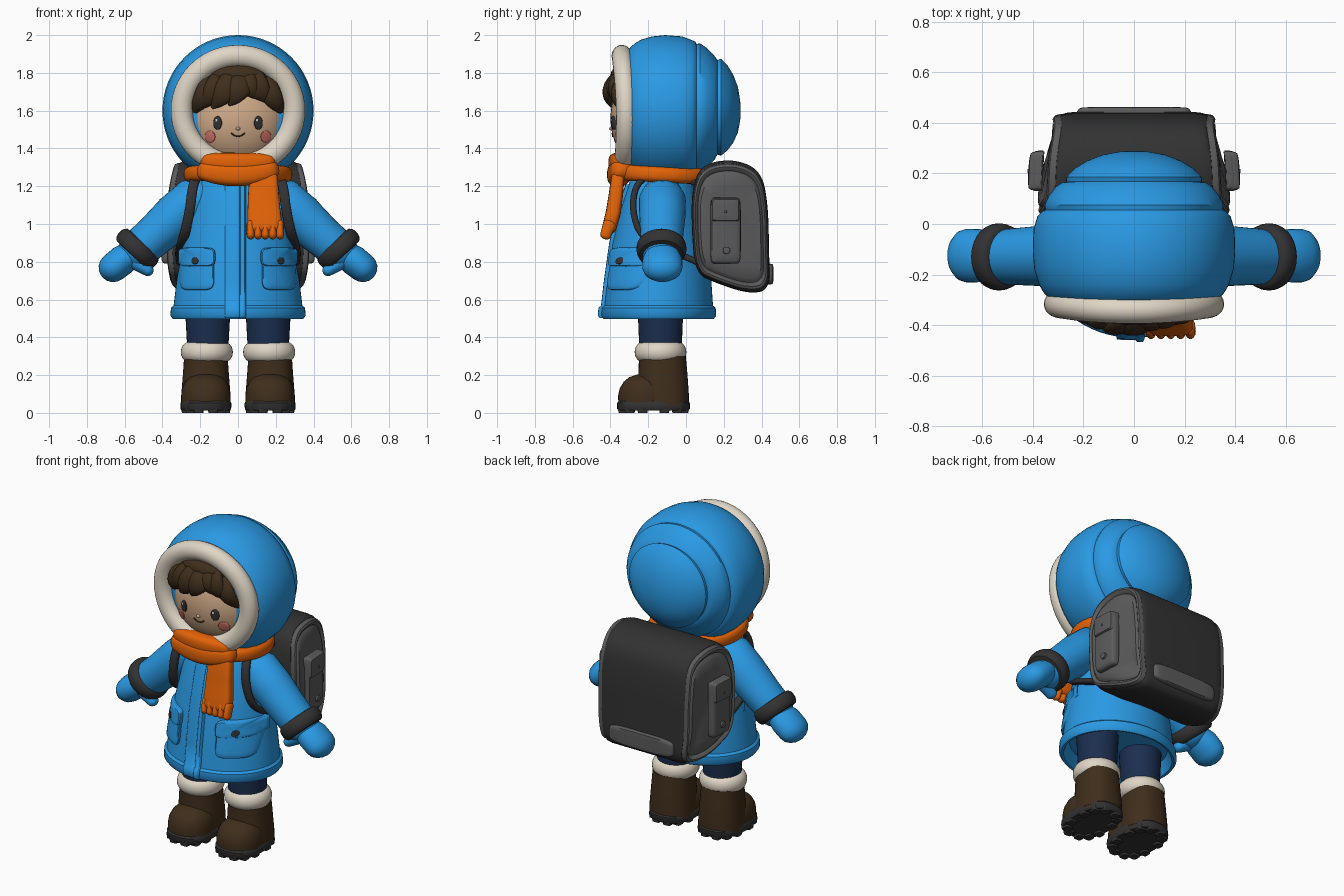
import bpy, bmesh, math
from mathutils import Vector, Matrix

if "Cube" in bpy.data.objects:
    bpy.data.objects.remove(bpy.data.objects["Cube"])

def material(name, *rgb):
    m = bpy.data.materials.new(name)
    m.diffuse_color = (*rgb, 1)
    m.use_nodes = True
    m.node_tree.nodes["Principled BSDF"].inputs["Base Color"].default_value = m.diffuse_color
    return m

BLUE = material("coat_blue", .023, .32, .77)
CREAM = material("fur_cream", .74, .67, .56)
SKIN = material("skin", .64, .41, .25)
ORANGE = material("scarf_orange", .77, .125, .002)
BROWN = material("dark_brown", .050, .027, .011)
CHAR = material("charcoal", .032, .032, .033)
GREY = material("grey", .105, .105, .108)
NAVY = material("navy", .011, .028, .078)
PINK = material("cheek_pink", .72, .19, .16)
X, Y, Z = Vector((1, 0, 0)), Vector((0, 1, 0)), Vector((0, 0, 1))

def finish(name, bm, mat, angle=40):
    bmesh.ops.recalc_face_normals(bm, faces=bm.faces)
    me = bpy.data.meshes.new(name)
    bm.to_mesh(me)
    bm.free()
    me.materials.append(mat)
    ob = bpy.data.objects.new(name, me)
    bpy.context.collection.objects.link(ob)
    bpy.ops.object.select_all(action='DESELECT')
    ob.select_set(True)
    bpy.context.view_layer.objects.active = ob
    bpy.ops.object.shade_smooth_by_angle(angle=math.radians(angle))
    return ob

def skin_rings(name, rings, mat, closed=False, angle=40):
    """Bridge equal-length rings of points, capping the ends unless closed."""
    bm = bmesh.new()
    vs = [[bm.verts.new(p) for p in r] for r in rings]
    n = len(vs[0])
    for i in range(len(vs) if closed else len(vs) - 1):
        a, b = vs[i], vs[(i + 1) % len(vs)]
        for j in range(n):
            bm.faces.new((a[j], a[(j + 1) % n], b[(j + 1) % n], b[j]))
    if not closed:
        bm.faces.new(vs[0])
        bm.faces.new(vs[-1])
    return finish(name, bm, mat, angle)

def power(c, p):
    return math.copysign(abs(c) ** (2 / p), c)

def sweep(name, rows, mat, ref, tan=None, n=24, p=2, ends=False, closed=False):
    """Rows are (x, y, z, half size along ref, half size across)."""
    rows = [(Vector(r[:3]), r[3], r[4]) for r in rows]
    last, frames = len(rows) - 1, []
    for i, (c, a, b) in enumerate(rows):
        if closed:
            t = rows[(i + 1) % len(rows)][0] - rows[i - 1][0]
        else:
            t = tan or rows[min(i + 1, last)][0] - rows[max(i - 1, 0)][0]
        frames.append((c, a, b, t.normalized()))
    if ends:  # rounded ends
        steps = [math.radians(d) for d in (22, 45, 65, 82)]
        for k, sign in ((0, -1), (-1, 1)):
            c, a, b, t = frames[k]
            new = [(c + t * sign * min(a, b) * math.sin(q), a * math.cos(q), b * math.cos(q), t) for q in steps]
            frames = new[::-1] + frames if sign < 0 else frames + new
    rings = []
    for c, a, b, t in frames:
        u = (ref - t * ref.dot(t)).normalized()
        w = t.cross(u)
        rings.append([c + u * a * power(math.cos(q), p) + w * b * power(math.sin(q), p)
                      for q in (2 * math.pi * j / n for j in range(n))])
    return skin_rings(name, rings, mat, closed)

def pad(name, cu, cv, hu, hv, thick, surf, mat, p=5):
    """Pillow-edged patch laid on a surface function surf(u, v, offset)."""
    rings = []
    for r, o in ((.03, 1), (.35, 1), (.7, 1), (.9, .95), (.97, .75), (1, .35), (1, -.3)):
        rings.append([surf(cu + hu * r * power(math.cos(q), p), cv + hv * r * power(math.sin(q), p), thick * o)
                      for q in (2 * math.pi * (j + .5) / 40 for j in range(40))])
    return skin_rings(name, rings, mat)

def ball(name, c, r, mat):
    bm = bmesh.new()
    bmesh.ops.create_uvsphere(bm, u_segments=36, v_segments=20, radius=1,
                              matrix=Matrix.Translation(c) @ Matrix.Diagonal((*r, 1)))
    return finish(name, bm, mat)

def chaikin(pts, closed=False, times=2):
    for _ in range(times):
        out = [] if closed else [pts[0]]
        for i in range(len(pts) if closed else len(pts) - 1):
            a, b = pts[i], pts[(i + 1) % len(pts)]
            out += [tuple(.75 * m + .25 * k for m, k in zip(a, b)), tuple(.25 * m + .75 * k for m, k in zip(a, b))]
        pts = out if closed else out + [pts[-1]]
    return pts

# Coat, open at the hem: (z, half width, half depth, centre y)
COAT = [(.57, .30, .25, -.14), (.50, .33, .28, -.145), (.497, .345, .292, -.145), (.515, .358, .305, -.145),
        (.556, .355, .302, -.145), (.568, .341, .288, -.145), (.70, .325, .276, -.142), (.90, .29, .25, -.14),
        (1.10, .25, .205, -.135), (1.22, .21, .17, -.13), (1.30, .14, .13, -.13)]
sweep("coat", [(0, c, z, a, b) for z, a, b, c in COAT], BLUE, X, Z, n=64)

def coat_surf(x, z, off):
    for lo, hi in zip(COAT[2:], COAT[3:]):
        if lo[0] <= z <= hi[0]:
            k = (z - lo[0]) / (hi[0] - lo[0])
            a, b, c = (m + (h - m) * k for m, h in zip(lo[1:], hi[1:]))
            return Vector((x, c - b * math.sqrt(max(0, 1 - (x / a) ** 2)) - off, z))

def placket(name, x0, x1, off):
    zs = [.503, .515, .556, .568, .70, .90, 1.10, 1.21]
    skin_rings(name, [[coat_surf(x0, z, -.02), coat_surf(x0, z, off * .6), coat_surf(x0 + .005, z, off),
                       coat_surf(x1 - .005, z, off), coat_surf(x1, z, off * .6), coat_surf(x1, z, -.02)]
                      for z in zs], BLUE, angle=50)
placket("coat_placket", -.07, .042, .012)
placket("placket_edge", .008, .040, .017)

# Hood panels: (y, half width, half height, centre z)
HOOD = [(-.32, .30, .30, 1.6), (-.295, .335, .335, 1.6), (-.27, .358, .357, 1.6), (-.24, .375, .375, 1.6),
        (-.18, .394, .393, 1.6), (-.11, .40, .40, 1.6), (-.02, .397, .393, 1.6), (.03, .382, .374, 1.6),
        (.05, .364, .36, 1.605), (.056, .35, .348, 1.605), (.075, .354, .346, 1.61), (.11, .338, .317, 1.615),
        (.15, .307, .276, 1.615), (.163, .285, .256, 1.617), (.167, .268, .25, 1.618), (.185, .268, .257, 1.618),
        (.22, .235, .225, 1.615), (.25, .185, .18, 1.61), (.275, .12, .12, 1.605), (.287, .05, .05, 1.6),
        (.289, .01, .01, 1.6)]
sweep("hood", [(0, y, z, a, b) for y, a, b, z in HOOD], BLUE, X, Y, n=64)
sweep("hood_fur_trim", [(.298 * math.cos(q), -.334 + .018 * math.cos(q) ** 2 - .006 * math.sin(q), 1.6 + .29 * math.sin(q),
                         .054, .058) for q in (math.tau * i / 56 for i in range(56))], CREAM, Y, closed=True)

# Face
def face_surf(x, z, off):
    d = max(.02, 1 - (x / .27) ** 2 - ((z - 1.56) / .27) ** 2)
    return Vector((x, -.2 - .2 * math.sqrt(d) - off, z))

ball("face", (0, -.2, 1.56), (.27, .2, .27), SKIN)
ball("nose", (0, -.395, 1.505), (.012, .012, .009), SKIN)
for s in (-1, 1):
    pad("eye", s * .108, 1.535, .023, .036, .009, face_surf, CHAR, p=2)
    pad("eye_glint", s * .108 - .007, 1.55, .006, .008, .0099, face_surf, CREAM, p=2)
    pad("cheek", s * .148, 1.462, .028, .032, .009, face_surf, PINK, p=2)
sweep("mouth", [(*face_surf(x, 1.464 + 14 * x * x, .001), .0035, .0035)
                for x in (i * .007 for i in range(-5, 6))], BROWN, Y, n=8)

# Hair: crown and swept locks (root x, root z, tip x, tip z, half width)
ball("hair_crown", (0, -.26, 1.785), (.2, .14, .08), BROWN)
for x0, z0, x1, z1, w in ((-.12, 1.80, -.243, 1.585, .058), (-.07, 1.81, -.195, 1.615, .062),
                          (0, 1.82, -.135, 1.615, .068), (.05, 1.82, -.045, 1.63, .068),
                          (.02, 1.82, .10, 1.665, .058), (.05, 1.82, .17, 1.645, .066),
                          (.12, 1.80, .24, 1.585, .06)):
    rows = []
    for i in range(11):
        t = i / 10
        x, z = x0 + (x1 - x0) * t ** 1.25, z0 + (z1 - z0) * t
        k = math.sin(math.pi * (.2 + .78 * t)) ** .75
        rows.append((*face_surf(x, z, .012 + .033 * math.sin(math.pi * t)), .034 * k, w * k))
    sweep("hair_lock", rows, BROWN, Y, ends=True, n=18)

# Scarf: neck loop, two front folds, hanging tail with fringe
sweep("scarf_loop", [(.243 * math.cos(q), -.13 + .235 * math.sin(q), 1.262 - .012 * math.sin(q), .042, .045)
                     for q in (math.tau * i / 48 for i in range(48))], ORANGE, Z, closed=True, p=2.6)
def fold(name, y, z, drop, a, b, tilt, w):
    sweep(name, [(w * i / 6, y + .02 * (i / 6) ** 2, z - drop * (1 - (i / 6) ** 2) + tilt * i / 6,
                  a * (1 - .15 * (i / 6) ** 2), b) for i in range(-6, 7)], ORANGE, Z, p=2.8, ends=True)
fold("scarf_upper_fold", -.355, 1.33, .006, .053, .056, -.002, .155)
fold("scarf_lower_fold", -.358, 1.282, .02, .062, .06, .003, .165)
sweep("scarf_tail", [(.135, -.36, 1.25, .075, .035), (.135, -.372, 1.15, .082, .038), (.138, -.385, 1.06, .088, .04),
                     (.142, -.405, .985, .093, .038)], ORANGE, X, p=4, ends=True)
for i in range(5):
    x = .066 + i * .039
    sweep("scarf_fringe", [(x, -.405, 1.0, .02, .035), (x + .001, -.426, .940, .021, .03)], ORANGE, X, n=14, ends=True)

# Backpack: outline in (y, z) stacked along x, narrowing to the rear, top and bottom
PACK = chaikin([(.05, .74), (.03, .95), (.03, 1.20), (.09, 1.32), (.26, 1.345), (.40, 1.28), (.435, 1.10),
                (.44, .85), (.445, .65), (.33, .63), (.15, .69)], True, 3)
def taper(y, z=.98):
    return .9 * max(0, y - .2) ** 2 + .03 * max(0, y - .2) + .45 * max(0, z - 1.05) ** 2 + .6 * max(0, .85 - z) ** 2
def slab(name, layers, mat):
    skin_rings(name, [[(math.copysign(abs(x) - taper(y, z), x), .24 + (y - .24) * k, .98 + (z - .98) * k)
                       for y, z in PACK] for x, k in layers], mat)
slab("backpack_body", [(-.35, .93), (-.345, .965), (-.33, .987), (-.30, 1), (.30, 1), (.33, .987), (.345, .965),
                       (.35, .93)], CHAR)
pad("backpack_rear_strip", 0, .735, .225, .055, .025, lambda u, v, o: Vector((u, .437 + o, v)), GREY)

for s in (-1, 1):
    # Backpack side panel, pocket and straps
    slab("backpack_side_panel", [(s * x, k) for x, k in ((.30, .95), (.355, .962), (.371, .945), (.377, .905), (.371, .865),
                                                       (.362, .845), (.368, .82), (.378, .78), (.38, .6))], GREY)
    side = lambda u, v, o: Vector((s * (.376 + o - taper(u)), u, v))
    pad("backpack_side_pocket", .21, .965, .08, .175, .03, side, GREY, p=10)
    pad("backpack_pocket_flap", .21, 1.075, .077, .062, .042, side, GREY, p=10)
    pad("backpack_pocket_button", .215, .86, .02, .02, .042, side, GREY, p=2)
    pad("backpack_flap_stud", .21, 1.065, .008, .008, .046, side, GREY, p=2)
    strap = chaikin([(.20, .08, 1.20), (.20, -.03, 1.26), (.215, -.2, 1.26), (.24, -.27, 1.2), (.255, -.285, 1.07),
                     (.285, -.24, .93), (.31, -.08, .86), (.30, .1, .78)])
    sweep("backpack_strap", [(s * x, y, z, .026, .017) for x, y, z in strap], CHAR, X, n=16, p=3)

    # Sleeve, cuff and mitten
    sweep("sleeve", [(s * .17, -.125, 1.15, .11, .10), (s * .23, -.125, 1.125, .124, .124),
                     (s * .33, -.125, 1.04, .122, .122), (s * .44, -.128, .94, .114, .11),
                     (s * .53, -.13, .862, .108, .105)], BLUE, Y, n=32, ends=True)
    d = Vector((s * .68, 0, -.73))
    cuff = [Vector((s * .533, -.13, .868)) + d * t for t in (-.046, -.042, -.03, -.012, .012, .03, .042, .046)]
    radii = (.09, .112, .124, .129, .129, .123, .112, .08)
    sweep("sleeve_cuff", [(*c, r + .003, r) for c, r in zip(cuff, radii)], CHAR, Y, d, 32)
    sweep("mitten", [(s * .555, -.125, .845, .085, .07), (s * .61, -.125, .81, .105, .08),
                     (s * .66, -.125, .77, .106, .078)], BLUE, Y, n=32, ends=True)
    sweep("mitten_thumb", [(s * .575, -.155, .82, .048, .045), (s * .52, -.165, .785, .045, .04),
                           (s * .478, -.17, .755, .038, .031)], BLUE, Y, ends=True)

    # Coat pocket with flap and button
    pad("coat_pocket", s * .218, .745, .092, .095, .025, coat_surf, BLUE)
    pad("coat_pocket_flap", s * .218, .825, .098, .05, .036, coat_surf, BLUE)
    pad("coat_pocket_button", s * .228, .805, .019, .019, .044, coat_surf, CHAR, p=2)

    # Leg, fur cuff and boot
    bx = s * .17
    sweep("leg", [(s * .16, -.135, .33, .108, .112), (s * .16, -.135, .58, .122, .122)], NAVY, X, Z, 36)
    sweep("boot_fur_cuff", [(s * .165, -.135, .322 + .053 * math.sin(q), .095 + .043 * math.cos(q), .095 + .042 * math.cos(q))
                            for q in (math.pi * (i / 10 - .5) for i in range(11))], CREAM, X, Z, 40)
    sweep("boot_shaft", [(bx, -.12, .04, .132, .135), (bx, -.12, .10, .13, .135), (bx, -.122, .2, .122, .13),
                         (bx, -.125, .3, .115, .124)], BROWN, X, Z, 40, p=2.3)
    sweep("boot_toe", [(bx, -.215, .04, .13, .142), (bx, -.215, .09, .131, .145), (bx, -.213, .13, .126, .138),
                       (bx, -.21, .165, .11, .12), (bx, -.207, .19, .083, .092), (bx, -.205, .203, .048, .055),
                       (bx, -.205, .207, .01, .01)], BROWN, X, Z, 40, p=2.2)
    sweep("boot_sole", [(bx, -.172, .012, .128, .185), (bx, -.172, .02, .134, .192), (bx, -.172, .052, .135, .193),
                        (bx, -.172, .062, .128, .185)], CHAR, X, Z, 48, p=2.6)
    for i in range(12):
        q = math.tau * (i + .5) / 12
        lx, ly = bx + .106 * power(math.cos(q), 2.6), -.172 + .163 * power(math.sin(q), 2.6)
        sweep("sole_lug", [(lx, ly, 0, .024, .025), (lx, ly, .035, .028, .029)], CHAR, X, Z, 16, p=5)
